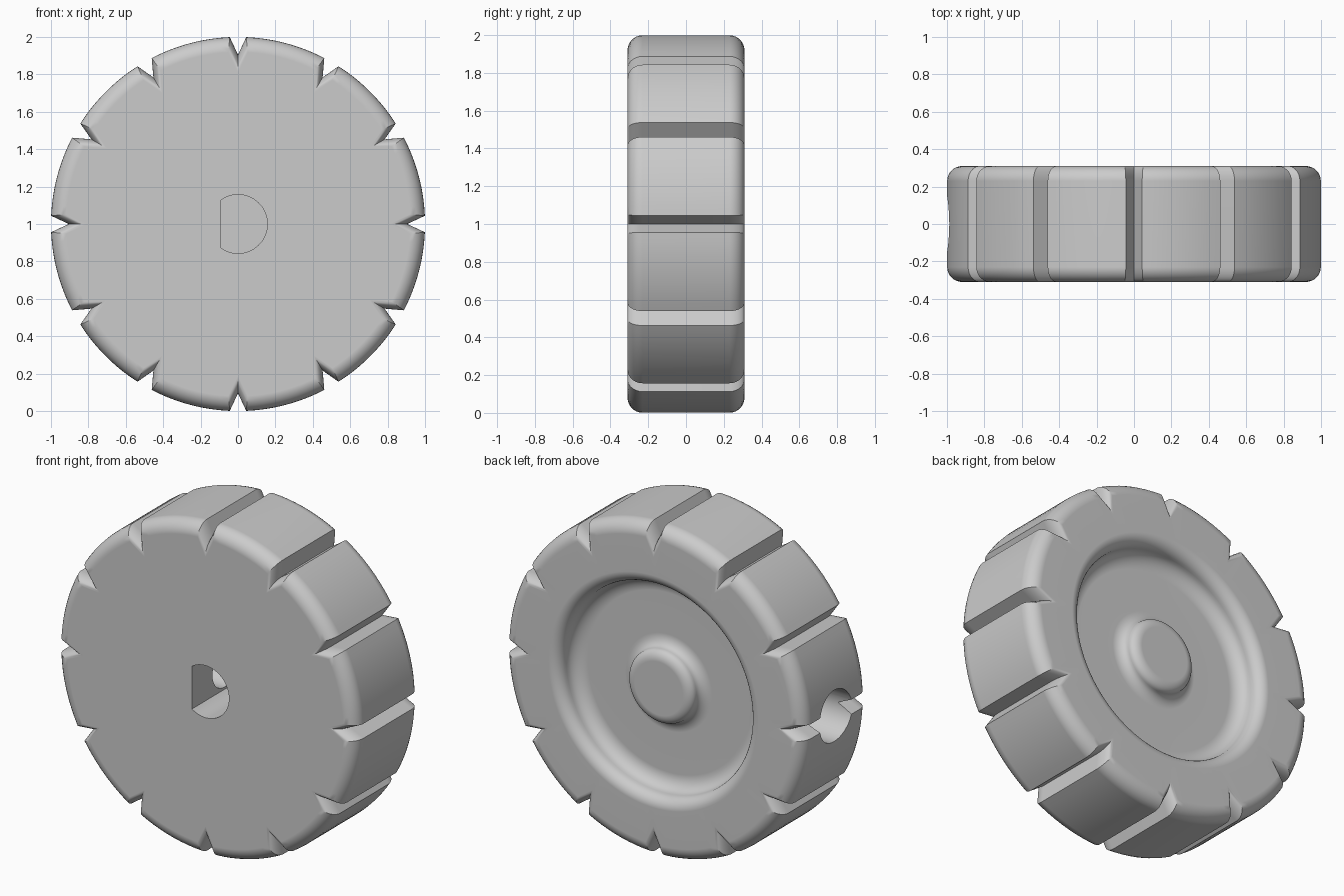
import bpy, bmesh
from math import sin, cos, pi, radians, atan2
from mathutils import Vector

cube = bpy.data.objects.get("Cube")
if cube:
    bpy.data.objects.remove(cube, do_unlink=True)

GREY = (0.6, 0.6, 0.6, 1)
mat = bpy.data.materials.new("plain_grey")
mat.use_nodes = True
mat.diffuse_color = GREY
mat.node_tree.nodes["Principled BSDF"].inputs["Base Color"].default_value = GREY

HALF = 0.31      # half thickness
FILLET = 0.08    # edge rounding
BLOCKS = 12
ARC = 10         # points along each tread block
STEPS = 7        # rings per rounded edge


def tread_ring(y, radius, half_width, apex):
    """Wheel outline with a V notch between neighbouring blocks."""
    pts = []
    gap = atan2(half_width, radius)
    pitch = 2 * pi / BLOCKS
    for b in range(BLOCKS):
        a0 = b * pitch
        pts.append((a0, apex))
        for i in range(ARC):
            pts.append((a0 + gap + (pitch - 2 * gap) * i / (ARC - 1), radius))
    return [Vector((r * cos(a), y, r * sin(a) + 1)) for a, r in pts]


def circle_ring(y, radius):
    n = BLOCKS * (ARC + 1)
    return [Vector((radius * cos(2 * pi * i / n), y, radius * sin(2 * pi * i / n) + 1))
            for i in range(n)]


def quarter(r0, y0, r1, y1, axial_first):
    """Quarter-round profile between two points, without the first one."""
    out = []
    for k in range(1, STEPS + 1):
        t = k / STEPS * pi / 2
        s, c = sin(t), 1 - cos(t)
        u, v = (c, s) if axial_first else (s, c)
        out.append((r0 + (r1 - r0) * u, y0 + (y1 - y0) * v))
    return out


def loft(name, rings):
    bm = bmesh.new()
    rows = [[bm.verts.new(p) for p in ring] for ring in rings]
    n = len(rows[0])
    for a, b in zip(rows, rows[1:]):
        for i in range(n):
            bm.faces.new((a[i], a[(i + 1) % n], b[(i + 1) % n], b[i]))
    bm.faces.new(rows[0][::-1])
    bm.faces.new(rows[-1])
    bmesh.ops.recalc_face_normals(bm, faces=bm.faces)
    me = bpy.data.meshes.new(name)
    bm.to_mesh(me)
    bm.free()
    ob = bpy.data.objects.new(name, me)
    bpy.context.collection.objects.link(ob)
    me.materials.append(mat)
    return ob


# Tread: rounded front edge, straight middle, rounded back edge
edge = []
for k in range(STEPS + 1):
    t = k / STEPS * pi / 2
    s = 1 - sin(t)
    edge.append((HALF - FILLET * (1 - cos(t)), 1 - FILLET * s, 0.044 + 0.008 * s, 0.905 - 0.095 * s))
rings = [tread_ring(-y, r, w, a) for y, r, w, a in edge]
rings += [tread_ring(y, r, w, a) for y, r, w, a in reversed(edge)]

# Back: dished recess with a raised round boss
FLOOR, TOP = 0.165, 0.26
profile = [(0.70, HALF)]
profile += quarter(0.70, HALF, 0.63, 0.24, False)
profile += quarter(0.63, 0.24, 0.54, FLOOR, True)
profile += [(0.29, FLOOR)]
profile += quarter(0.29, FLOOR, 0.22, 0.215, False)
profile += quarter(0.22, 0.215, 0.16, TOP, True)
rings += [circle_ring(y, r) for r, y in profile]
wheel = loft("wheel", rings)

# Cutters: D-shaped shaft bore and stepped radial screw hole
limit = radians(125)
d_shape = [(0.157 * cos(a), 0.157 * sin(a) + 1)
           for a in (limit * (i / 24 - 1) for i in range(49))]
cutters = [loft("shaft_bore", [[Vector((x, y, z)) for x, z in d_shape] for y in (-0.4, 0.13)])]


def radial_cutter(name, radius, x0, x1):
    turn = [2 * pi * i / 48 for i in range(48)]
    return loft(name, [[Vector((x, radius * cos(a), 1 + radius * sin(a))) for a in turn]
                       for x in (x0, x1)])


cutters.append(radial_cutter("screw_hole", 0.115, -0.8, -0.04))
cutters.append(radial_cutter("screw_recess", 0.155, -1.1, -0.66))

bpy.context.view_layer.objects.active = wheel
for c in cutters:
    c.hide_render = True
    mod = wheel.modifiers.new(c.name, "BOOLEAN")
    mod.operation = "DIFFERENCE"
    mod.solver = "EXACT"
    mod.object = c
    bpy.ops.object.modifier_apply(modifier=mod.name)
    bpy.data.objects.remove(c, do_unlink=True)

# Smooth shading with crisp notch and bore edges
bpy.ops.object.select_all(action="DESELECT")
wheel.select_set(True)
bpy.ops.object.shade_smooth_by_angle(angle=radians(30))
wn = wheel.modifiers.new("even_normals", "WEIGHTED_NORMAL")
wn.keep_sharp = True
